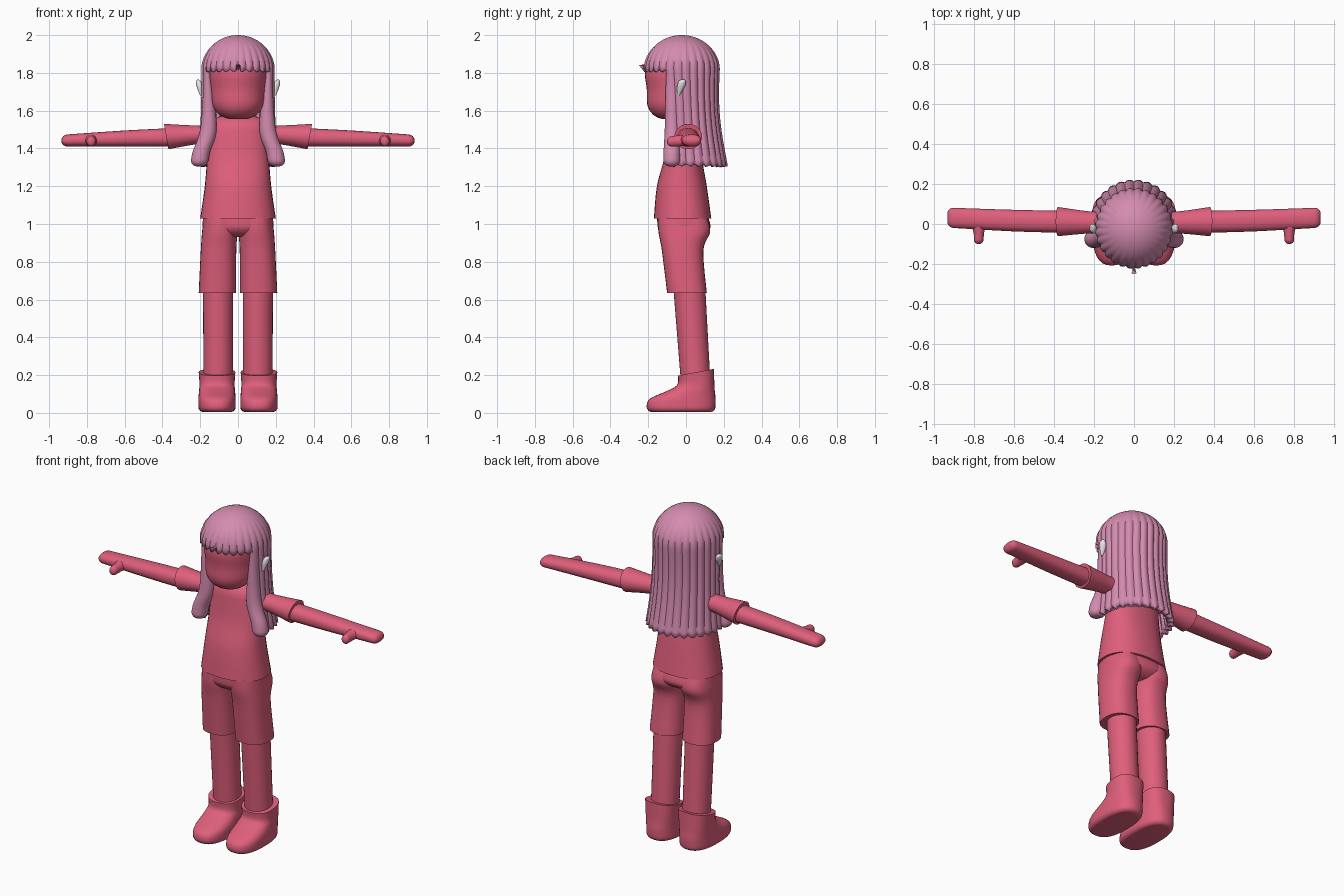
import bpy, bmesh
from math import sin, cos, pi, tau, sqrt, copysign, radians
from mathutils import Vector

old = bpy.data.objects.get("Cube")
if old:
    bpy.data.objects.remove(old)


def material(name, red, green, blue):
    mat = bpy.data.materials.new(name)
    mat.use_nodes = True
    mat.diffuse_color = (red, green, blue, 1)
    shader = mat.node_tree.nodes["Principled BSDF"]
    shader.inputs["Base Color"].default_value = mat.diffuse_color
    return mat


rose = material("rose red", red=.74, green=.115, blue=.2)
pink = material("hair pink", red=.66, green=.26, blue=.43)
white = material("white", red=.8, green=.8, blue=.8)


def finish(bm, name, mat):
    bmesh.ops.recalc_face_normals(bm, faces=bm.faces)
    mesh = bpy.data.meshes.new(name)
    bm.to_mesh(mesh)
    bm.free()
    mesh.materials.append(mat)
    ob = bpy.data.objects.new(name, mesh)
    bpy.context.collection.objects.link(ob)
    bpy.ops.object.select_all(action='DESELECT')
    ob.select_set(True)
    bpy.context.view_layer.objects.active = ob
    bpy.ops.object.shade_smooth_by_angle(angle=radians(50))
    return ob


def ring(at, wide, deep, u=0, v=0, tilt=0):
    """A cross-section: place on the axis, half sizes, centre and slant."""
    return Vector((at, u, v, wide, deep, tilt))


def blend(rings, t):
    """Smooth curve through the rings, with t running from start to end."""
    last = len(rings) - 1
    i = min(int(t * last), last - 1)
    f = t * last - i
    a, b = rings[max(i - 1, 0)], rings[i]
    c, d = rings[i + 1], rings[min(i + 2, last)]
    bend = (a * 2 - b * 5 + c * 4 - d) * f + (b * 3 - a - c * 3 + d) * f * f
    return b + (c - a + bend) * f / 2


def inset(distance, radius):
    """How far a rounded end draws the outline in."""
    if distance >= radius:
        return 0
    return radius - sqrt(max(0, radius ** 2 - (radius - distance) ** 2))


def loft(name, *rings, mat=rose, axis="z", side=1, power=2, round_start=0, round_end=0):
    bm = bmesh.new()
    sides, steps = 32, 28
    loops = []
    for k in range(steps + 1):
        at, u, v, wide, deep, tilt = blend(rings, (1 - cos(pi * k / steps)) / 2)
        cut = inset(at - rings[0][0], round_start) + inset(rings[-1][0] - at, round_end)
        wide, deep = max(wide - cut, .004), max(deep - cut, .004)
        loop = []
        for i in range(sides):
            angle = tau * i / sides
            c, s = (copysign(abs(q) ** (2 / power), q) for q in (cos(angle), sin(angle)))
            p, q, r = u + wide * c, v + deep * s, at + tilt * s
            x, y, z = {"x": (r, p, q), "y": (p, r, q), "z": (p, q, r)}[axis]
            loop.append(bm.verts.new((side * x, y, z)))
        loops.append(loop)
    for low, high in zip(loops, loops[1:]):
        for i in range(sides):
            bm.faces.new((low[i - 1], low[i], high[i], high[i - 1]))
    bm.faces.new(loops[0])
    bm.faces.new(loops[-1])
    return finish(bm, name, mat)


# Head, neck and torso
loft("head",
     ring(at=1.555, wide=.13, deep=.12, v=-.09),
     ring(at=1.7, wide=.147, deep=.157, v=-.05),
     ring(at=1.83, wide=.15, deep=.16, v=-.05),
     ring(at=1.92, wide=.07, deep=.07, v=-.02), round_start=.1)
loft("neck", ring(at=1.5, wide=.06, deep=.06), ring(at=1.62, wide=.06, deep=.06))
loft("shirt",
     ring(at=1.03, wide=.2, deep=.152, v=-.018),
     ring(at=1.2, wide=.176, deep=.132, v=-.022),
     ring(at=1.36, wide=.163, deep=.1, v=-.014),
     ring(at=1.57, wide=.15, deep=.09), power=2.3, round_end=.07)
loft("shorts_seat",
     ring(at=.93, wide=.18, deep=.125, v=-.01),
     ring(at=.985, wide=.187, deep=.14, v=-.01),
     ring(at=1.05, wide=.185, deep=.133, v=-.02), power=2.4, round_start=.06)

for side, tag in ((1, "left_"), (-1, "right_")):
    # Arms
    loft(tag + "sleeve",
         ring(at=.1, wide=.055, deep=.05, u=.005, v=1.48),
         ring(at=.22, wide=.055, deep=.05, u=.008, v=1.472),
         ring(at=.38, wide=.073, deep=.067, u=.012, v=1.463, tilt=.012),
         axis="x", side=side)
    loft(tag + "arm",
         ring(at=.3, wide=.055, deep=.05, u=.01, v=1.46),
         ring(at=.6, wide=.054, deep=.043, u=.017, v=1.452),
         ring(at=.935, wide=.05, deep=.031, u=.032, v=1.441),
         axis="x", side=side, power=2.3, round_end=.03)
    loft(tag + "thumb",
         ring(at=-.1, wide=.024, deep=.026, u=.778, v=1.436),
         ring(at=-.04, wide=.027, deep=.029, u=.777, v=1.44),
         ring(at=.01, wide=.045, deep=.03, u=.78, v=1.446),
         axis="y", side=side, round_start=.022)

    # Legs and boots
    loft(tag + "shorts_leg",
         ring(at=.635, wide=.099, deep=.105, u=.109, v=.005),
         ring(at=.86, wide=.094, deep=.11, u=.103, v=-.018),
         ring(at=.96, wide=.094, deep=.137, u=.096, v=-.009),
         ring(at=1.04, wide=.09, deep=.13, u=.09, v=-.02), side=side, power=2.4)
    loft(tag + "shin",
         ring(at=.15, wide=.078, deep=.078, u=.105, v=.052),
         ring(at=.7, wide=.08, deep=.085, u=.105, v=.015), side=side)
    loft(tag + "boot",
         ring(at=.005, wide=.098, deep=.18, u=.111, v=-.026),
         ring(at=.07, wide=.099, deep=.177, u=.111, v=-.02),
         ring(at=.12, wide=.095, deep=.122, u=.111, v=.03),
         ring(at=.155, wide=.093, deep=.098, u=.111, v=.052, tilt=.005),
         ring(at=.215, wide=.097, deep=.095, u=.111, v=.053, tilt=.018),
         side=side, power=2.5, round_start=.025)

    # Front hair locks and pointed ear ornaments
    loft(tag + "front_lock",
         ring(at=1.305, wide=.046, deep=.046, u=.206, v=-.075),
         ring(at=1.38, wide=.046, deep=.044, u=.195, v=-.075),
         ring(at=1.52, wide=.042, deep=.04, u=.155, v=-.072),
         ring(at=1.84, wide=.015, deep=.03, u=.165, v=-.075),
         mat=pink, side=side, round_start=.035)
    loft(tag + "ear_ornament",
         ring(at=1.68, wide=.006, deep=.005, u=.195, v=-.04),
         ring(at=1.73, wide=.018, deep=.021, u=.202, v=-.026),
         ring(at=1.765, wide=.012, deep=.018, u=.212, v=-.018),
         mat=white, side=side, round_end=.015)

# Hair: a fluted dome with a scalloped fringe, and a flared curtain round the back
columns, lobes, dome_rows, curtain_rows = 168, 28, 16, 20
fringe_z, hem_z = 1.82, 1.32
bm = bmesh.new()
grid = []
for j in range(dome_rows + curtain_rows + 1):
    rise = min(j / dome_rows, 1) * pi / 2
    fall = max(0, j - dome_rows) / curtain_rows
    dome = max(sin(rise), .01)
    z = fringe_z + (2 - fringe_z) * cos(rise) - (fringe_z - hem_z) * fall
    half_x = dome * (.19 + .025 * fall ** 3)
    half_y = dome * (.197 - .015 * sin(pi * fall) + .02 * fall ** 2)
    row = []
    for i in range(columns):
        angle = tau * i / columns
        c, s = cos(angle), sin(angle)
        lobe = abs(sin(angle * lobes / 2))
        swell = 1 + .045 * (lobe - .4) * dome ** 4
        drop = .014 * lobe * fall ** 8
        if j == dome_rows and s < -.4:
            drop = -.025 if abs(c) < .05 else .014 * lobe
        row.append(bm.verts.new((half_x * swell * c,
                                 half_y * swell * s - .022 * (1 - fall), z - drop)))
    grid.append(row)
bm.faces.new(grid[0])
for j, (upper, lower) in enumerate(zip(grid, grid[1:])):
    for i in range(columns):
        is_face_opening = sin(tau * (i - .5) / columns) < -.45
        if j < dome_rows or not is_face_opening:
            bm.faces.new((upper[i - 1], upper[i], lower[i], lower[i - 1]))
loose = [v for v in bm.verts if not v.link_faces]
bmesh.ops.delete(bm, geom=loose, context='VERTS')
hair = finish(bm, "hair", pink)
if hair.data.polygons[0].normal.z < 0:
    hair.data.flip_normals()
shell = hair.modifiers.new("thickness", 'SOLIDIFY')
shell.thickness = .035
shell.offset = -1
